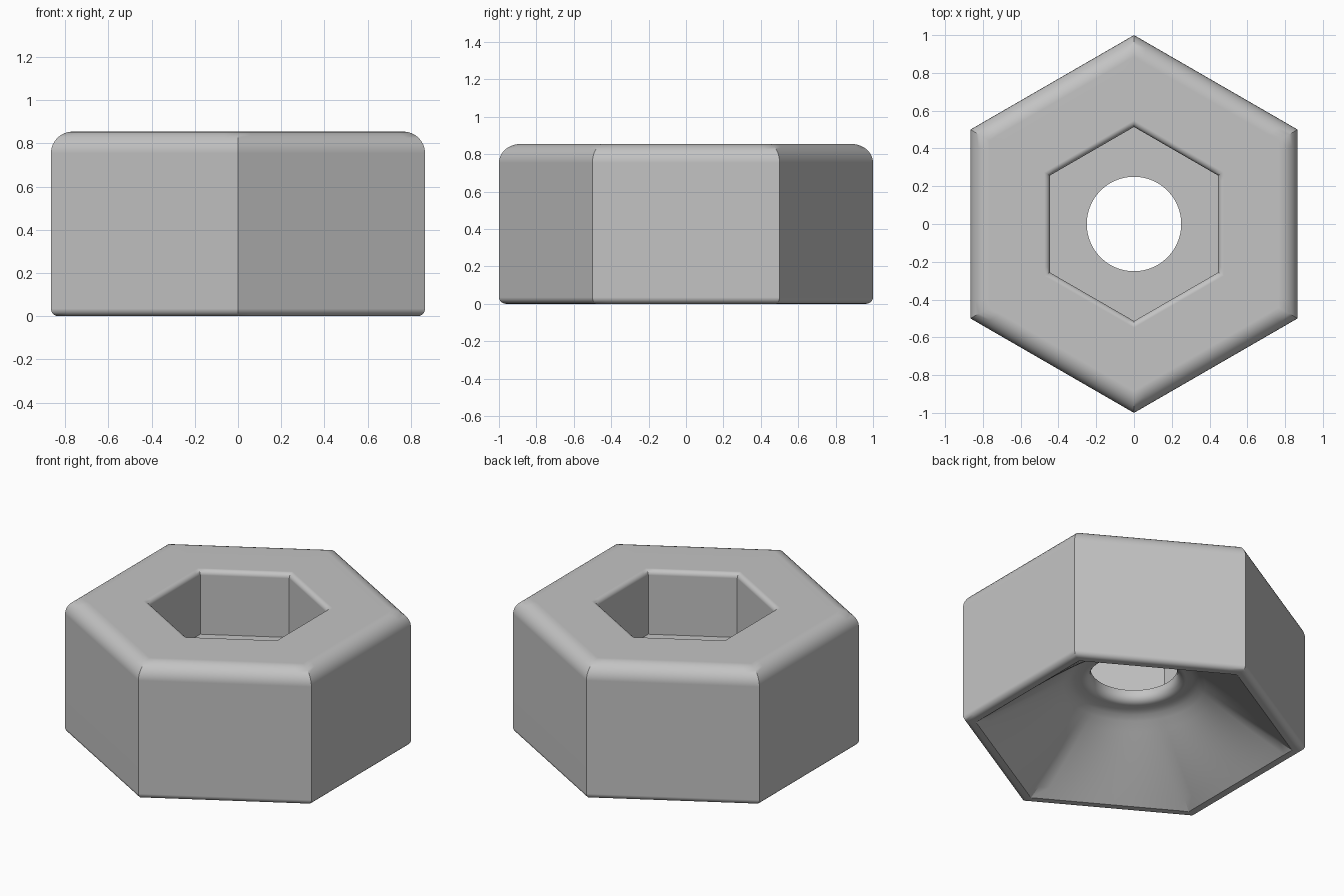
import bpy, bmesh, math

if "Cube" in bpy.data.objects:
    bpy.data.objects.remove(bpy.data.objects["Cube"])

SEG = 96            # points around, 16 per side
HEIGHT = 0.855
FLAT = 0.866        # centre to outer flat


def arc(cx, cz, r, start, end, steps, round_=0.0):
    """Quarter-round of the profile as (roundness, apothem, z) rings."""
    out = []
    for i in range(steps + 1):
        a = math.radians(start + (end - start) * i / steps)
        out.append((round_, cx + r * math.cos(a), cz + r * math.sin(a)))
    return out


def ring(bm, roundness, apothem, z):
    """Closed ring of vertices: 0 = hexagon, 1 = circle."""
    verts = []
    for i in range(SEG):
        deg = 360 * i / SEG
        off = math.radians((deg + 30) % 60 - 30)
        r = apothem * ((1 - roundness) / math.cos(off) + roundness)
        t = math.radians(deg)
        verts.append(bm.verts.new((r * math.cos(t), r * math.sin(t), z)))
    return verts


# outer wall with rounded bottom and top edges
profile = arc(FLAT - 0.035, 0.035, 0.035, -90, 0, 5)
profile += arc(FLAT - 0.1, HEIGHT - 0.1, 0.1, 0, 90, 8)
# hexagonal socket with rounded rim and flat floor
profile += arc(0.475, HEIGHT - 0.03, 0.03, 90, 180, 5)
profile += [(0, 0.445, 0.45), (1, 0.25, 0.45)]
# round hole with soft lower lip
profile += arc(0.30, 0.425, 0.05, 180, 270, 6, 1.0)
profile += [(1, 0.34, 0.372), (1, 0.375, 0.36), (1, 0.41, 0.337)]
# underside funnel, blending from circle to hexagon
STEPS = 8
for i in range(1, STEPS + 1):
    f = i / STEPS
    profile.append((1 - f, 0.41 + (0.80 - 0.41) * f, 0.337 * (1 - f)))

bm = bmesh.new()
rings = [ring(bm, *p) for p in profile]
for k, lower in enumerate(rings):
    upper = rings[(k + 1) % len(rings)]
    for i in range(SEG):
        j = (i + 1) % SEG
        bm.faces.new((lower[i], lower[j], upper[j], upper[i]))
bmesh.ops.recalc_face_normals(bm, faces=bm.faces)

mesh = bpy.data.meshes.new("hex_nut")
bm.to_mesh(mesh)
bm.free()
nut = bpy.data.objects.new("hex_nut", mesh)
bpy.context.collection.objects.link(nut)

# single grey finish
grey = bpy.data.materials.new("grey")
grey.diffuse_color = (0.55, 0.55, 0.55, 1)
grey.use_nodes = True
grey.node_tree.nodes["Principled BSDF"].inputs["Base Color"].default_value = grey.diffuse_color
mesh.materials.append(grey)

# smooth bevels, crisp corners, flat sides
bpy.context.view_layer.objects.active = nut
nut.select_set(True)
bpy.ops.object.shade_smooth_by_angle(angle=math.radians(30))
weighted = nut.modifiers.new("flat_sides", 'WEIGHTED_NORMAL')
weighted.keep_sharp = True
